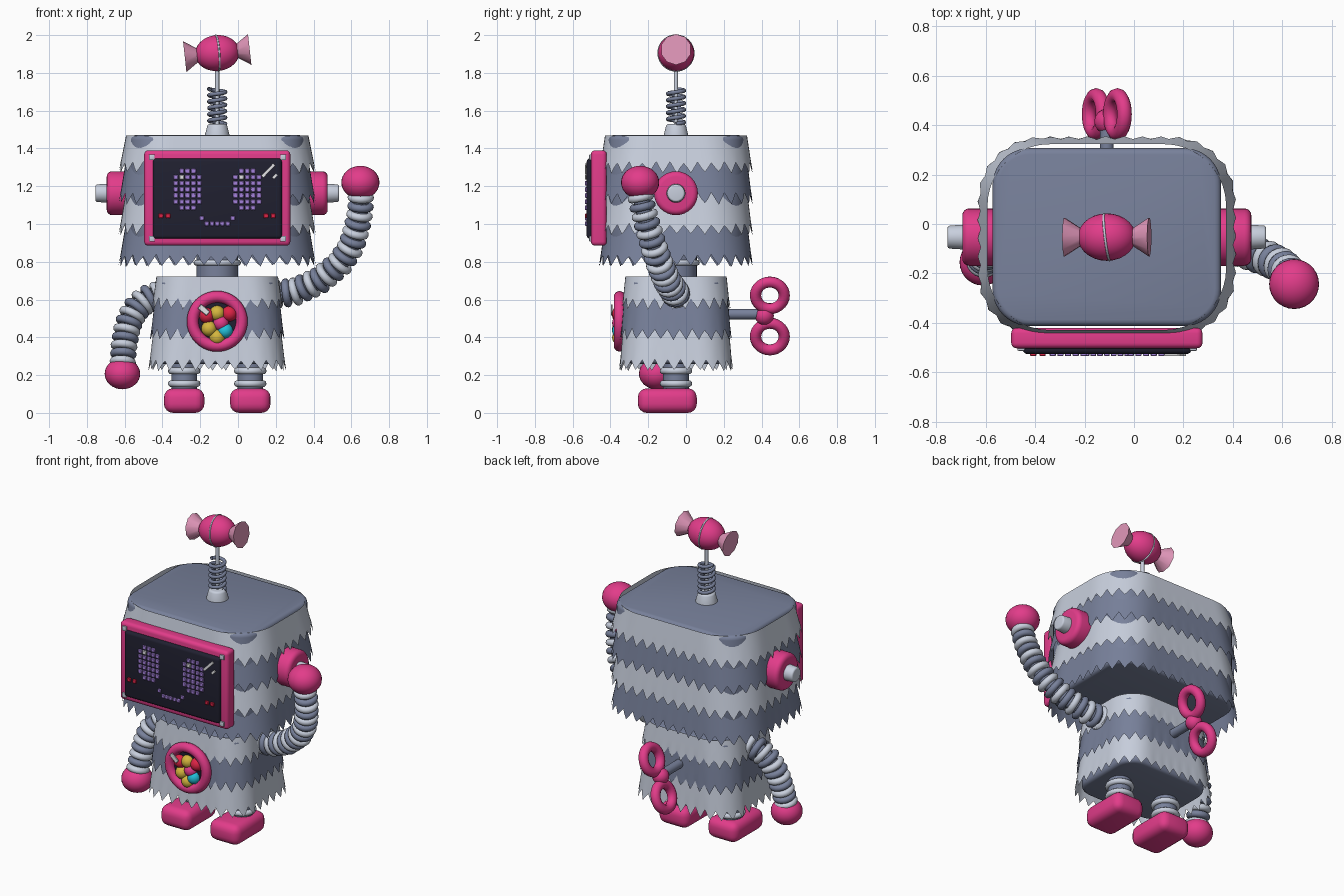
import bpy, bmesh, math, random
from mathutils import Vector, Matrix

if "Cube" in bpy.data.objects:
    bpy.data.objects.remove(bpy.data.objects["Cube"])

random.seed(4)
CX, CY = -0.11, -0.053          # centre axis of the robot


def material(name, r, g, b):
    m = bpy.data.materials.new(name)
    lin = [(c / 255 / 12.92) if c < 11 else ((c / 255 + 0.055) / 1.055) ** 2.4 for c in (r, g, b)]
    m.diffuse_color = (*lin, 1)
    m.use_nodes = True
    m.node_tree.nodes["Principled BSDF"].inputs["Base Color"].default_value = m.diffuse_color
    return m


LIGHT = material("light grey", 200, 207, 221)
DARK = material("slate grey", 120, 129, 155)
PINK = material("hot pink", 226, 60, 138)
PALE = material("pale pink", 224, 150, 185)
NAVY = material("screen navy", 32, 32, 48)
PURPLE = material("pixel purple", 165, 130, 220)
YELLOW = material("candy yellow", 212, 182, 62)
CYAN = material("candy cyan", 35, 195, 220)
RED = material("candy red", 222, 35, 70)
WHITE = material("white", 238, 238, 240)


def finish(name, mat, bevel=0, segs=4, angle=40):
    o = bpy.context.object
    o.name = name
    o.data.materials.append(mat)
    if bevel:
        bpy.ops.object.transform_apply(location=False, rotation=False, scale=True)
        b = o.modifiers.new("bevel", 'BEVEL')
        b.width, b.segments, b.limit_method = bevel, segs, 'ANGLE'
        bpy.ops.object.convert(target='MESH')
    bpy.ops.object.shade_smooth_by_angle(angle=math.radians(angle))
    return o


def box(name, mat, lo, hi, bevel=0, rot=(0, 0, 0), segs=4):
    lo, hi = Vector(lo), Vector(hi)
    bpy.ops.mesh.primitive_cube_add(size=1, location=(lo + hi) / 2, rotation=rot)
    bpy.context.object.scale = hi - lo
    return finish(name, mat, bevel, segs)


def cone(name, mat, a, b, r1, r2, bevel=0, n=32):
    a, b = Vector(a), Vector(b)
    q = (b - a).to_track_quat('Z', 'Y').to_euler()
    bpy.ops.mesh.primitive_cone_add(vertices=n, radius1=r1, radius2=r2, depth=(b - a).length,
                                    location=(a + b) / 2, rotation=q)
    return finish(name, mat, bevel)


def ball(name, mat, c, r, rot=(0, 0, 0)):
    bpy.ops.mesh.primitive_uv_sphere_add(segments=28, ring_count=16, location=c, rotation=rot)
    bpy.context.object.scale = (r, r, r) if isinstance(r, float) else r
    return finish(name, mat)


def ring(name, mat, c, axis, R, r, n=28):
    q = Vector(axis).to_track_quat('Z', 'Y').to_euler()
    bpy.ops.mesh.primitive_torus_add(major_radius=R, minor_radius=r, major_segments=n,
                                     minor_segments=10, location=c, rotation=q)
    return finish(name, mat, angle=80)


def tube(name, mat, pts, r):
    cu = bpy.data.curves.new(name, 'CURVE')
    cu.dimensions, cu.bevel_depth, cu.bevel_resolution = '3D', r, 2
    s = cu.splines.new('POLY')
    s.points.add(len(pts) - 1)
    for p, v in zip(s.points, pts):
        p.co = (*v, 1)
    o = bpy.data.objects.new(name, cu)
    bpy.context.collection.objects.link(o)
    bpy.ops.object.select_all(action='DESELECT')
    o.select_set(True)
    bpy.context.view_layer.objects.active = o
    bpy.ops.object.convert(target='MESH')
    return finish(name, mat, angle=80)


def resample(pts, n):
    """n + 1 evenly spaced points on a polyline"""
    cum = [0]
    for a, b in zip(pts, pts[1:]):
        cum.append(cum[-1] + (b - a).length)
    out, k = [], 0
    for i in range(n + 1):
        d = cum[-1] * i / n
        while k < len(pts) - 2 and cum[k + 1] < d:
            k += 1
        out.append(pts[k].lerp(pts[k + 1], (d - cum[k]) / (cum[k + 1] - cum[k])))
    return out


def rounded_rect(hx, hy, r, n=10):
    pts = []
    for q, (sx, sy) in enumerate(((1, 1), (-1, 1), (-1, -1), (1, -1))):
        for i in range(n + 1):
            a = math.pi / 2 * (q + i / n)
            pts.append(Vector((CX + sx * (hx - r) + r * math.cos(a), CY + sy * (hy - r) + r * math.sin(a), 0)))
    return pts


def mesh_object(name, bm):
    me = bpy.data.meshes.new(name)
    bmesh.ops.recalc_face_normals(bm, faces=bm.faces)
    bm.to_mesh(me)
    o = bpy.data.objects.new(name, me)
    bpy.context.collection.objects.link(o)
    bpy.ops.object.select_all(action='DESELECT')
    o.select_set(True)
    bpy.context.view_layer.objects.active = o


def core(name, hx, hy, r, z0, z1):
    bm = bmesh.new()
    f = bm.faces.new([bm.verts.new((p.x, p.y, z0)) for p in rounded_rect(hx, hy, r)])
    g = bmesh.ops.extrude_face_region(bm, geom=[f])
    bmesh.ops.translate(bm, vec=(0, 0, z1 - z0), verts=[v for v in g['geom'] if isinstance(v, bmesh.types.BMVert)])
    mesh_object(name, bm)
    finish(name, DARK, 0.025, 3)


def fringe(name, mat, top, bot, r, z1, z0, teeth, amp=0.026):
    """flared paper skirt with a zigzag lower edge"""
    n = teeth * 4
    loops = [resample((lambda p: p + p[:1])(rounded_rect(*h, r)), n)[:-1] for h in (top, bot)]
    wave = [(-1, 0, 1, 0)[i % 4] * amp * random.uniform(0.8, 1.25) for i in range(n)]
    bm = bmesh.new()
    rows = []
    for t in (0, 0.4, 0.75, 1):
        row = []
        for i in range(n):
            p = loops[0][i].lerp(loops[1][i], t)
            p.z = z1 + (z0 - z1) * t + (wave[i] if t == 1 else 0)
            if t == 1:           # tips curl outward a little
                p += (Vector((p.x - CX, p.y - CY, 0))).normalized() * (-wave[i] * 0.2)
            row.append(bm.verts.new(p))
        rows.append(row)
    for a, b in zip(rows, rows[1:]):
        for i in range(n):
            bm.faces.new((a[i], a[i - 1], b[i - 1], b[i]))
    mesh_object(name, bm)
    finish(name, mat)


# head and body: solid cores wrapped in overlapping fringes
core("head_core", 0.4625, 0.36, 0.15, 0.84, 1.47)
core("body_core", 0.315, 0.255, 0.12, 0.26, 0.71)
for i in range(4):
    z = 1.298 - 0.164 * i
    fringe(f"head_fringe_{i}", (LIGHT, DARK)[i % 2], (0.483, 0.376), (0.517, 0.402), 0.25,
           1.468 if i == 0 else z + 0.205, z, 44)
for i in range(3):
    z = 0.578 - 0.163 * i
    fringe(f"body_fringe_{i}", (LIGHT, DARK)[i % 2], (0.322 + 0.007 * i, 0.268 + 0.006 * i),
           (0.342 + 0.009 * i, 0.283 + 0.007 * i), 0.17, 0.722 if i == 0 else z + 0.2, z, 34)

# neck
cone("neck", DARK, (CX, CY, 0.69), (CX, CY, 0.86), 0.11, 0.11)
ring("neck_ring", LIGHT, (CX, CY, 0.795), (0, 0, 1), 0.11, 0.016)

# antenna with wrapped sweet
cone("antenna_base", LIGHT, (CX, CY, 1.46), (CX, CY, 1.53), 0.068, 0.05, 0.012)
tube("antenna_spring", DARK, [(CX + 0.043 * math.cos(a), CY + 0.043 * math.sin(a), 1.53 + 0.185 * i / 120)
                              for i in range(121) for a in [i / 120 * 2 * math.pi * 5.5]], 0.011)
cone("antenna_rod", LIGHT, (CX, CY, 1.5), (CX, CY, 1.83), 0.011, 0.011, n=12)
C, ax = Vector((CX, CY, 1.905)), Vector((math.cos(0.11), 0, math.sin(0.11)))
ball("sweet", PINK, C, (0.118, 0.096, 0.095), (0, -0.11, 0))
ring("sweet_stripe", LIGHT, C, (1, 0.12, 0.08), 0.094, 0.005, 40)
for s, side in ((-1, "left"), (1, "right")):
    cone(f"wrapper_{side}", PALE, C + ax * s * 0.095, C + ax * s * 0.173, 0.03, 0.082, n=10)

# face screen
box("screen_frame", PINK, (-0.497, -0.503, 0.885), (0.277, -0.42, 1.39), 0.022)
box("screen", NAVY, (-0.45, -0.526, 0.922), (0.232, -0.48, 1.347), 0.018)
for x in (-0.457, 0.24):
    for z in (0.922, 1.353):
        box("screen_screw", LIGHT, (x - 0.015, -0.513, z - 0.015), (x + 0.015, -0.49, z + 0.015), 0.004, segs=2)


def pixel(name, mat, x, z, h=0.0125):
    box(name, mat, (x - h, -0.535, z - h), (x + h, -0.52, z + h), 0.003, segs=1)


for ex in (-0.267, 0.049):
    for c in range(-2, 3):
        for r in range(-3, 4):
            if abs(c) == 2 and abs(r) == 3 or (c == 2 and r == 3):
                continue
            glint = (c, r) == (-1, 2)
            pixel("eye_glint" if glint else "eye_pixel", WHITE if glint else PURPLE, ex + c * 0.031, 1.183 + r * 0.0325)
for i in range(-3, 4):
    pixel("smile_pixel", PURPLE, CX + i * 0.0275, 1.03 if abs(i) == 3 else 1.002, 0.0115)
for x in (-0.408, -0.37, 0.148, 0.186):
    pixel("cheek_pixel", RED, x, 1.043)
box("screen_glare_long", WHITE, (0.115, -0.534, 1.275), (0.205, -0.52, 1.291), 0, (0, -0.8, 0))
box("screen_glare_short", WHITE, (0.18, -0.534, 1.245), (0.21, -0.52, 1.26), 0, (0, -0.8, 0))

# ears
for s, side in ((-1, "left"), (1, "right")):
    cone(f"ear_{side}", PINK, (CX + s * 0.43, CY, 1.163), (CX + s * 0.585, CY, 1.163), 0.116, 0.116, 0.028)
    cone(f"ear_knob_{side}", LIGHT, (CX + s * 0.55, CY, 1.163), (CX + s * 0.645, CY, 1.163), 0.052, 0.046, 0.01)

# belly window full of sweets
ring("window_rim", PINK, (CX, -0.352, 0.485), (0, 1, 0), 0.13, 0.031, 40)
cone("window_back", NAVY, (CX, -0.25, 0.485), (CX, -0.352, 0.485), 0.125, 0.125)
for mat, x, z in ((YELLOW, -0.11, 0.527), (RED, -0.045, 0.525), (YELLOW, -0.153, 0.446), (CYAN, -0.068, 0.435),
                  (YELLOW, -0.11, 0.4), (RED, -0.165, 0.515), (PINK, -0.09, 0.475)):
    ball("sweet_in_window", mat, (x, -0.35, z), 0.041)
box("window_glint", WHITE, (-0.212, -0.397, 0.53), (-0.15, -0.389, 0.56), 0.003, (0, 0.7, 0), 1)

# wind-up key
cone("key_shaft", DARK, (CX, 0.18, 0.523), (CX, 0.42, 0.523), 0.028, 0.028)
ball("key_hub", PINK, (CX, 0.415, 0.515), 0.05)
for s in (-1, 1):
    ring("key_loop", PINK, (CX + s * 0.043, 0.444, 0.513 + s * 0.109), (0.93, 0, -0.37), 0.076, 0.03)


# arms: flexible tube with alternating rings and a round hand
def arm(side, pts, n, hand, hr):
    pts = [Vector(p) for p in pts]
    path = resample(pts, n)
    tube(f"arm_core_{side}", DARK, path, 0.045)
    for i, p in enumerate(path):
        t = path[min(i + 1, n)] - path[max(i - 1, 0)]
        ring(f"arm_ring_{side}", (LIGHT, DARK)[i % 2], p, t, 0.057 - 0.008 * i / n, 0.021, 24)
    ball(f"hand_{side}", PINK, hand, hr)


arm("raised", [(0.21, CY, 0.63), (0.30, -0.06, 0.64), (0.43, -0.10, 0.70), (0.54, -0.14, 0.79), (0.60, -0.17, 0.88),
               (0.63, -0.20, 0.98), (0.648, -0.225, 1.07), (0.65, -0.24, 1.14)], 16, (0.648, -0.243, 1.22), (0.101, 0.101, 0.088))
arm("lowered", [(-0.43, CY, 0.62), (-0.49, -0.06, 0.60), (-0.55, -0.08, 0.54), (-0.585, -0.10, 0.46),
                (-0.603, -0.125, 0.36), (-0.61, -0.15, 0.27)], 10, (-0.612, -0.155, 0.207), (0.094, 0.094, 0.082))

# legs and feet
for s, side in ((-1, "left"), (1, "right")):
    x = CX + s * 0.175
    box(f"foot_{side}", PINK, (x - 0.107, -0.255, 0), (x + 0.107, 0.057, 0.13), 0.048)
    cone(f"leg_{side}", DARK, (x, CY, 0.1), (x, CY, 0.3), 0.068, 0.068)
    for z in (0.155, 0.222):
        ring(f"leg_ring_{side}", LIGHT, (x, CY, z), (0, 0, 1), 0.068, 0.018)
